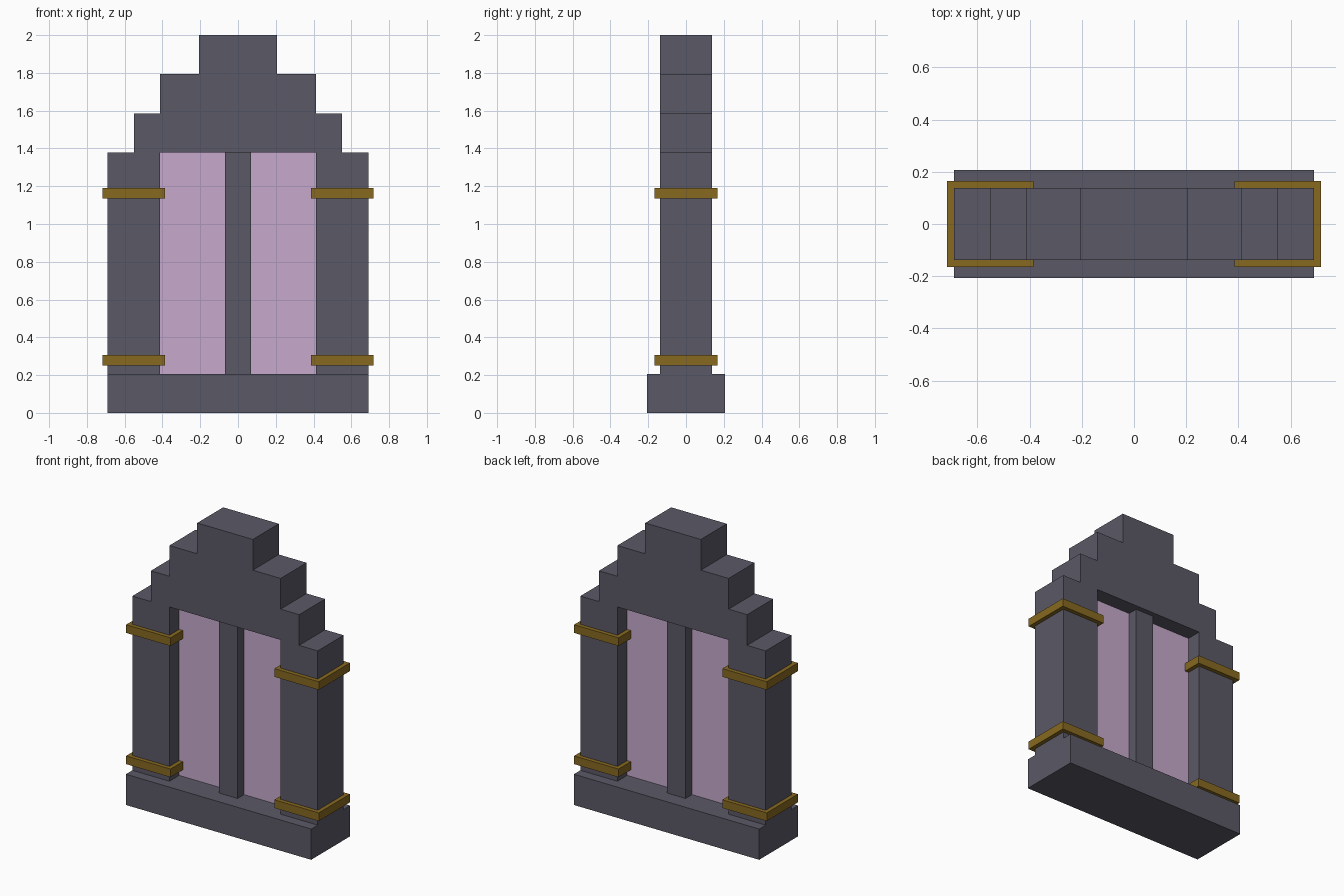
import bpy, bmesh

U = 2 / 29  # building module: the model is 29 modules tall

if "Cube" in bpy.data.objects:
    bpy.data.objects.remove(bpy.data.objects["Cube"], do_unlink=True)


def material(name, rgb):
    linear = [(c / 255 / 12.92) if c < 11 else ((c / 255 + 0.055) / 1.055) ** 2.4 for c in rgb]
    mat = bpy.data.materials.new(name)
    mat.use_nodes = True
    mat.diffuse_color = (*linear, 1)
    bsdf = mat.node_tree.nodes["Principled BSDF"]
    bsdf.inputs["Base Color"].default_value = (*linear, 1)
    bsdf.inputs["Roughness"].default_value = 0.8
    return mat


stone = material("dark_stone", (91, 88, 101))
brass = material("aged_brass", (135, 105, 32))
glass = material("pink_glass", (199, 170, 205))


def extrude_profile(name, outline, half_depth, mat):
    """Extrude an x-z outline, given in modules, evenly along y."""
    bm = bmesh.new()
    face = bm.faces.new([bm.verts.new((x * U, -half_depth * U, z * U)) for x, z in outline])
    result = bmesh.ops.extrude_face_region(bm, geom=[face])
    moved = [v for v in result["geom"] if isinstance(v, bmesh.types.BMVert)]
    bmesh.ops.translate(bm, verts=moved, vec=(0, 2 * half_depth * U, 0))
    bmesh.ops.recalc_face_normals(bm, faces=bm.faces)
    mesh = bpy.data.meshes.new(name)
    bm.to_mesh(mesh)
    bm.free()
    mesh.materials.append(mat)
    obj = bpy.data.objects.new(name, mesh)
    bpy.context.collection.objects.link(obj)
    return obj


def block(name, x0, x1, z0, z1, half_depth, mat):
    return extrude_profile(name, [(x0, z0), (x1, z0), (x1, z1), (x0, z1)], half_depth, mat)


# Plinth
block("base", -10, 10, 0, 3, 3, stone)

# Pillars and stepped gable as one frame around the opening
right_half = [(6, 20), (6, 3), (10, 3), (10, 20), (8, 20), (8, 23),
              (6, 23), (6, 26), (3, 26), (3, 29)]
left_half = [(-x, z) for x, z in reversed(right_half)]
extrude_profile("stepped_frame", right_half + left_half, 2, stone)

# Central mullion and the panes either side
block("mullion", -1, 1, 3, 20, 1.5, stone)
for side, sign in (("left", 1), ("right", -1)):
    block(f"{side}_pane", *sorted((sign, sign * 6)), 3, 20, 0.5, glass)

    # Brass bands wrapped around each pillar
    for level, z in (("lower", 3.65), ("upper", 16.45)):
        block(f"{side}_{level}_band", *sorted((sign * 5.6, sign * 10.4)),
              z, z + 0.8, 2.4, brass)
